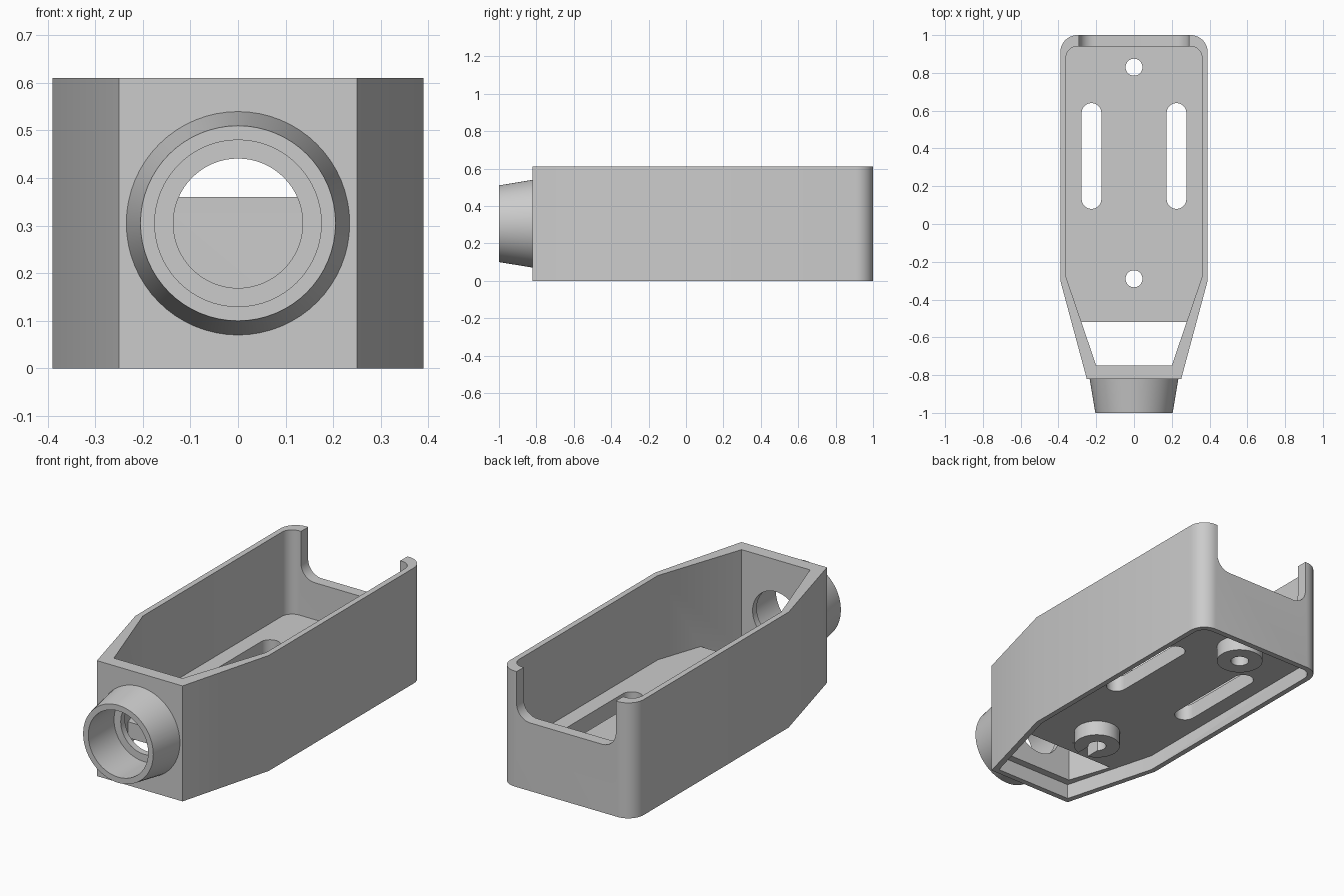
import bpy, bmesh, math
from mathutils import Matrix, Vector

cube = bpy.data.objects.get("Cube")
if cube:
    bpy.data.objects.remove(cube, do_unlink=True)

grey = bpy.data.materials.new("plain grey")
grey.use_nodes = True
colour = (0.6, 0.6, 0.6, 1)
grey.diffuse_color = colour
grey.node_tree.nodes["Principled BSDF"].inputs["Base Color"].default_value = colour

UPRIGHT = Matrix.Identity(4)
ALONG_Y = Matrix.Rotation(math.pi / 2, 4, "X")   # profile (x, z), height runs to -y
BORE_Z = 0.305


def rounded(points, steps=12):
    """Closed outline from (x, y, radius) corners, with filleted corners."""
    out = []
    for i, (x, y, r) in enumerate(points):
        p = Vector((x, y))
        if r == 0:
            out.append(p)
            continue
        a = (Vector(points[i - 1][:2]) - p).normalized()
        b = (Vector(points[(i + 1) % len(points)][:2]) - p).normalized()
        half = a.angle(b) / 2
        centre = p + (a + b).normalized() * r / math.sin(half)
        start = p + a * r / math.tan(half) - centre
        end = p + b * r / math.tan(half) - centre
        sweep = start.angle_signed(end)
        for k in range(steps + 1):
            t = -sweep * k / steps
            c, s = math.cos(t), math.sin(t)
            out.append(centre + Vector((start.x * c - start.y * s, start.x * s + start.y * c)))
    return out


def symmetric(half):
    """Mirror a half outline across x = 0 and fillet it."""
    return rounded(half + [(-x, y, r) for x, y, r in reversed(half)])


def make(name, bm):
    bmesh.ops.recalc_face_normals(bm, faces=bm.faces)
    mesh = bpy.data.meshes.new(name)
    bm.to_mesh(mesh)
    bm.free()
    mesh.materials.append(grey)
    ob = bpy.data.objects.new(name, mesh)
    bpy.context.collection.objects.link(ob)
    return ob


def prism(name, outline, low, high, matrix=UPRIGHT):
    bm = bmesh.new()
    face = bm.faces.new([bm.verts.new((p[0], p[1], low)) for p in outline])
    top = bmesh.ops.extrude_face_region(bm, geom=[face])["geom"]
    verts = [v for v in top if isinstance(v, bmesh.types.BMVert)]
    bmesh.ops.translate(bm, verts=verts, vec=(0, 0, high - low))
    bm.transform(matrix)
    return make(name, bm)


def cone(name, r1, r2, low, high, matrix=UPRIGHT, sides=64):
    bm = bmesh.new()
    bmesh.ops.create_cone(bm, cap_ends=True, segments=sides, radius1=r1, radius2=r2,
                          depth=high - low,
                          matrix=matrix @ Matrix.Translation((0, 0, (low + high) / 2)))
    return make(name, bm)


def combine(part, operation):
    """Apply a boolean with the helper part, then drop the helper."""
    part.hide_render = True
    bpy.context.view_layer.objects.active = housing
    mod = housing.modifiers.new(part.name, "BOOLEAN")
    mod.operation, mod.object, mod.solver = operation, part, "EXACT"
    bpy.ops.object.modifier_apply(modifier=mod.name)
    bpy.data.objects.remove(part, do_unlink=True)


def add(part):
    combine(part, "UNION")


def cut(part):
    combine(part, "DIFFERENCE")


# Outer shell with tapered nose, hollowed out
housing = prism("housing", symmetric([(0.39, 1, 0.09), (0.39, -0.3, 0), (0.25, -0.82, 0)]), 0, 0.61)
cut(prism("cavity", symmetric([(0.36, 0.94, 0.06), (0.36, -0.28, 0), (0.2, -0.75, 0)]), -0.1, 1))

# Floor plate, open at the nose
add(prism("floor", symmetric([(0.375, 0.96, 0.05), (0.375, -0.28, 0), (0.295, -0.52, 0)]), 0.06, 0.165))

# Shallow recess under the floor
cut(prism("under_recess", symmetric([(0.362, 0.97, 0.065), (0.362, -0.295, 0), (0.226, -0.79, 0)]), -0.1, 0.08))

# Nozzle collar with stepped bore
nozzle_axis = Matrix.Translation((0, 0, BORE_Z)) @ ALONG_Y
add(cone("nozzle", 0.238, 0.205, 0.8, 1, nozzle_axis))
cut(cone("nozzle_bore", 0.175, 0.175, 0.785, 1.1, nozzle_axis))
cut(cone("nozzle_hole", 0.136, 0.136, 0.7, 0.9, nozzle_axis))

# Notch in the back wall
cut(prism("back_notch", symmetric([(0.29, 1, 0), (0.29, 0.36, 0.08)]), -1.2, -0.85, ALONG_Y))

# Screw bosses under the floor, the front one slotted forward
for y in (0.83, -0.29):
    spot = Matrix.Translation((0, y, 0))
    add(cone("boss", 0.115, 0.115, 0, 0.1, spot, 48))
    cut(cone("screw_hole", 0.045, 0.045, -0.1, 0.3, spot, 32))
cut(prism("boss_slot", [(-0.03, -0.29), (0.03, -0.29), (0.03, -0.45), (-0.03, -0.45)], -0.1, 0.082))

# Two long slots in the floor
for x in (-0.225, 0.225):
    w = 0.052
    corners = [(x + w, 0.64, w * 0.999), (x + w, 0.08, w * 0.999),
               (x - w, 0.08, w * 0.999), (x - w, 0.64, w * 0.999)]
    cut(prism("floor_slot", rounded(corners), -0.1, 0.3))

# Smooth the curved walls, keep edges sharp
bpy.ops.object.select_all(action="DESELECT")
housing.select_set(True)
bpy.context.view_layer.objects.active = housing
bpy.ops.object.shade_smooth_by_angle(angle=math.radians(30))
